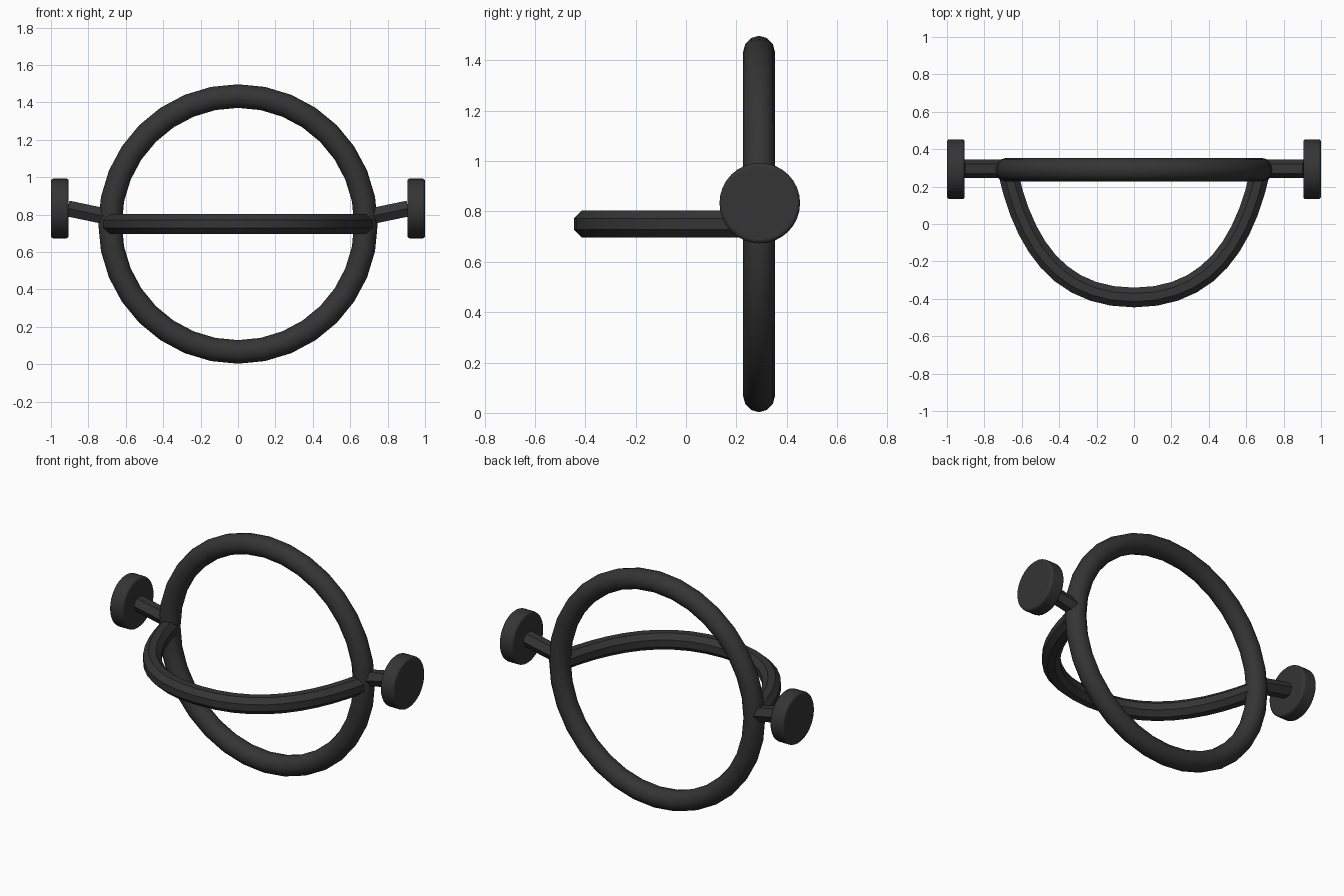
import bpy, math
from mathutils import Vector

cube = bpy.data.objects.get("Cube")
if cube:
    bpy.data.objects.remove(cube, do_unlink=True)

RING_Y, RING_Z = 0.29, 0.75

black = bpy.data.materials.new("matte_black")
black.use_nodes = True
color = (0.035, 0.035, 0.035, 1)
black.diffuse_color = color
bsdf = black.node_tree.nodes["Principled BSDF"]
bsdf.inputs["Base Color"].default_value = color
bsdf.inputs["Roughness"].default_value = 0.6


def finish(obj, name, angle):
    obj.name = name
    obj.data.materials.append(black)
    bpy.ops.object.select_all(action="DESELECT")
    obj.select_set(True)
    bpy.context.view_layer.objects.active = obj
    bpy.ops.object.shade_smooth_by_angle(angle=math.radians(angle))
    return obj


def sweep(name, path, radius, sides, angle):
    """Tube along a path lying in a plane through the y axis or level with z."""
    verts, faces = [], []
    last = len(path) - 1
    for i, p in enumerate(path):
        tangent = (path[min(i + 1, last)] - path[max(i - 1, 0)]).normalized()
        across = tangent.cross(Vector((0, 0, 1))).normalized()
        up = across.cross(tangent)
        for k in range(sides):
            a = 2 * math.pi * (k + (0.5 if sides == 8 else 0)) / sides
            verts.append(p + radius * (math.cos(a) * across + math.sin(a) * up))
    for i in range(last):
        for k in range(sides):
            a, b = i * sides + k, i * sides + (k + 1) % sides
            faces.append((a, a + sides, b + sides, b))
    faces.append(tuple(range(sides)))
    faces.append(tuple(reversed(range(last * sides, (last + 1) * sides))))
    mesh = bpy.data.meshes.new(name)
    mesh.from_pydata(verts, [], faces)
    obj = bpy.data.objects.new(name, mesh)
    bpy.context.collection.objects.link(obj)
    return finish(obj, name, angle)


def bezier(p0, p1, p2, p3, steps):
    points = []
    for i in range(steps + 1):
        t = i / steps
        s = 1 - t
        points.append(s**3 * p0 + 3 * s * s * t * p1 + 3 * s * t * t * p2 + t**3 * p3)
    return points


# Upright ring
bpy.ops.mesh.primitive_torus_add(
    major_segments=32, minor_segments=12, major_radius=0.684, minor_radius=0.063,
    location=(0, RING_Y, RING_Z), rotation=(math.pi / 2, 0, 0))
finish(bpy.context.object, "upright_ring", 40)

# Front bow: half a curve, mirrored to the other side
half = bezier(Vector((-0.675, 0.28, RING_Z)), Vector((-0.59, -0.10, RING_Z)),
              Vector((-0.41, -0.393, RING_Z)), Vector((0, -0.393, RING_Z)), 10)
bow = half + [Vector((-p.x, p.y, p.z)) for p in reversed(half[:-1])]
sweep("front_bow", bow, 0.057, 8, 30)

# Hexagonal side rods and round end discs
for side, label in ((1, "left"), (-1, "right")):
    rod = [Vector((side * 0.68, RING_Y + 0.005, 0.785)),
           Vector((side * 0.91, RING_Y + 0.005, 0.833))]
    sweep(label + "_rod", rod, 0.049, 6, 30)

    bpy.ops.mesh.primitive_cylinder_add(
        vertices=32, radius=0.16, depth=0.095,
        location=(side * 0.9525, RING_Y + 0.003, 0.833),
        rotation=(0, math.pi / 2, 0))
    disc = finish(bpy.context.object, label + "_disc", 35)
    bevel = disc.modifiers.new("soft_rim", "BEVEL")
    bevel.width = 0.014
    bevel.segments = 3
    bevel.limit_method = "ANGLE"
